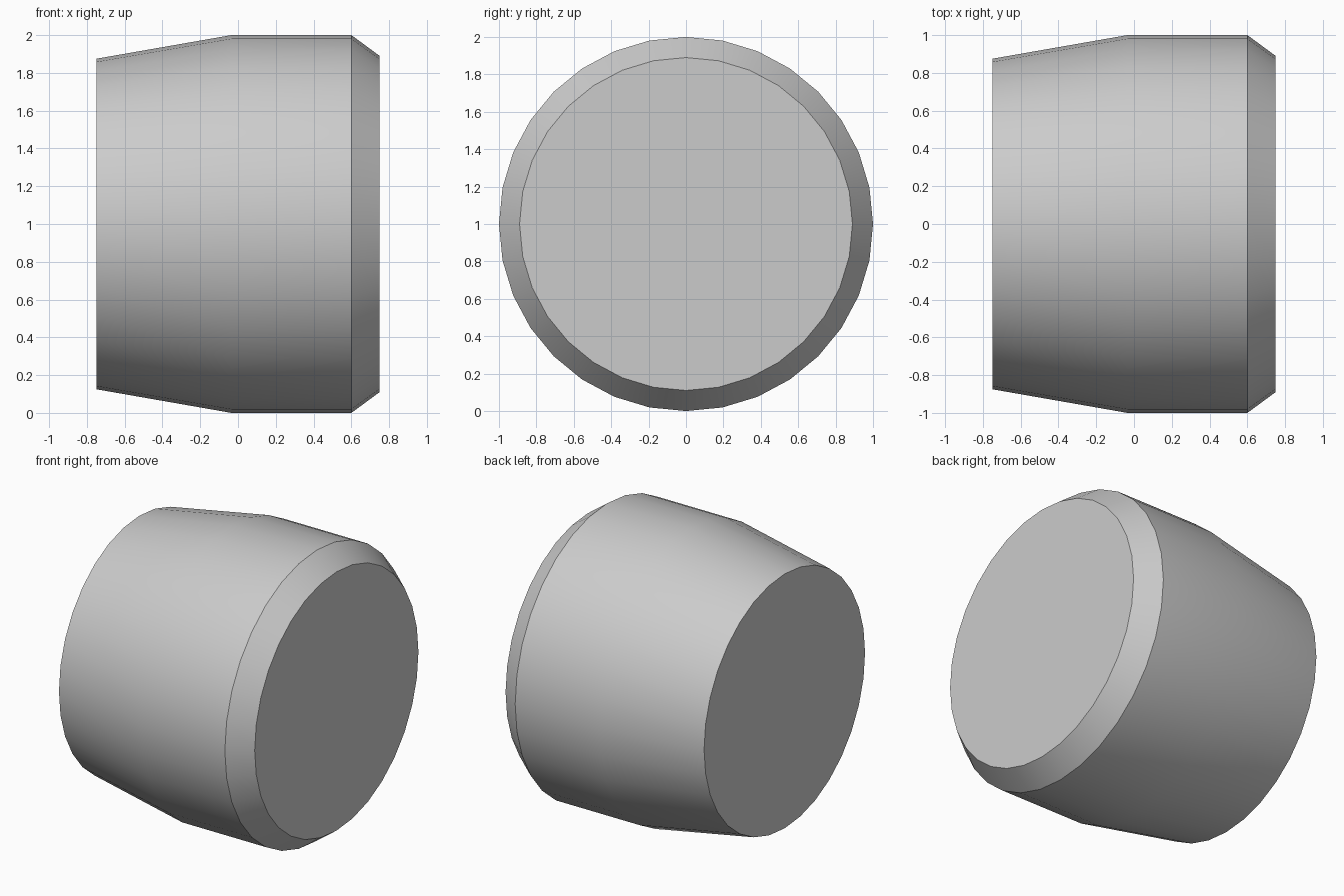
import bpy
import bmesh
from math import cos, sin, tau, radians

default = bpy.data.objects.get("Cube")
if default:
    bpy.data.objects.remove(default, do_unlink=True)

# Plain grey material
grey = bpy.data.materials.new("light grey")
grey.use_nodes = True
colour = (0.6, 0.6, 0.6, 1)
grey.diffuse_color = colour
grey.node_tree.nodes["Principled BSDF"].inputs["Base Color"].default_value = colour

# Profile along the x axis: (position, radius)
SIDES = 32
profile = [(-0.75, 0.875), (-0.035, 1), (0.6, 1), (0.75, 0.89)]


def lathe(name, profile, material):
    """Solid turned around a horizontal axis, closed by flat caps."""
    bm = bmesh.new()
    rings = [[bm.verts.new((x, r * cos(tau * i / SIDES), 1 + r * sin(tau * i / SIDES)))
              for i in range(SIDES)] for x, r in profile]
    for a, b in zip(rings, rings[1:]):
        for i in range(SIDES):
            j = (i + 1) % SIDES
            bm.faces.new((a[i], a[j], b[j], b[i]))
    bm.faces.new(rings[0])
    bm.faces.new(rings[-1])
    bmesh.ops.recalc_face_normals(bm, faces=bm.faces)
    mesh = bpy.data.meshes.new(name)
    bm.to_mesh(mesh)
    bm.free()
    mesh.materials.append(material)
    obj = bpy.data.objects.new(name, mesh)
    bpy.context.collection.objects.link(obj)
    return obj


# Tapered drum with a chamfered rim
drum = lathe("tapered_drum", profile, grey)
bpy.ops.object.select_all(action="DESELECT")
drum.select_set(True)
bpy.context.view_layer.objects.active = drum
bpy.ops.object.shade_smooth_by_angle(angle=radians(30))
